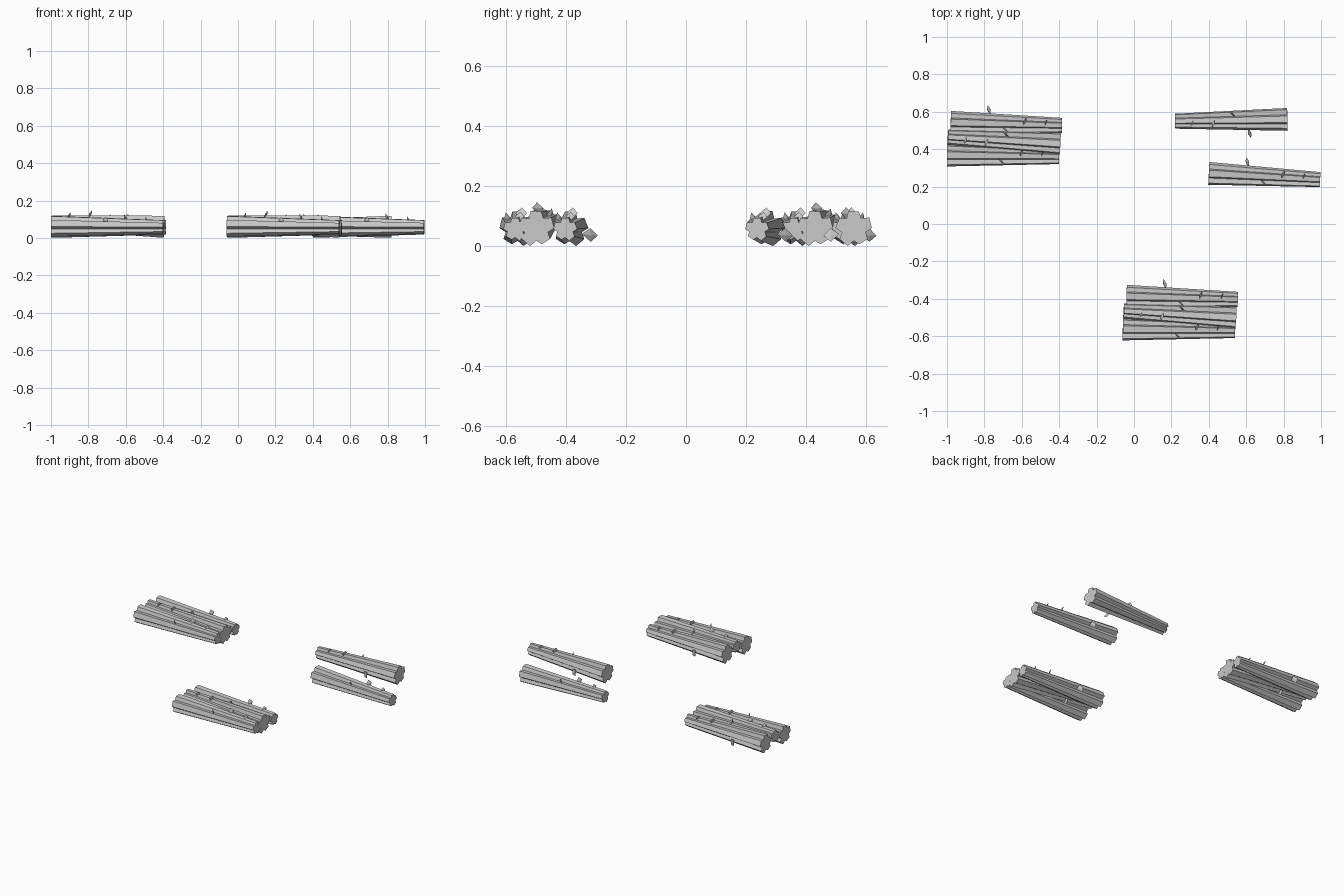
import bpy, bmesh, math
from mathutils import Vector, Matrix

if "Cube" in bpy.data.objects:
    bpy.data.objects.remove(bpy.data.objects["Cube"])

grey = bpy.data.materials.new("plain_grey")
grey.diffuse_color = (0.6, 0.6, 0.6, 1)
grey.use_nodes = True
grey.node_tree.nodes["Principled BSDF"].inputs["Base Color"].default_value = grey.diffuse_color

R_THICK, R_THIN, LOBES = 0.061, 0.040, 5


def ring(bm, x, r):
    """Grooved bark section: five flat-tipped lobes with a valley between."""
    verts = []
    for i in range(LOBES):
        mid = math.radians(90) + i * math.tau / LOBES
        wob = 1 + 0.04 * math.sin(i * 2.3)
        for da, k in ((-17, 1.0), (17, 0.96), (36, 0.68)):
            a = mid + math.radians(da)
            rr = r * k * (wob if k > 0.7 else 1)
            verts.append(bm.verts.new((x, rr * math.cos(a), rr * math.sin(a))))
    return verts


def leaf(bm, base, out, wide, length, width):
    """Thin pointed diamond plate."""
    base, out, wide = Vector(base), Vector(out).normalized(), Vector(wide).normalized()
    n = out.cross(wide).normalized()
    c = base + out * length * 0.55
    rim = [bm.verts.new(p) for p in (base, c + wide * width / 2,
                                     base + out * length, c - wide * width / 2)]
    tips = [bm.verts.new(c + n * 0.004), bm.verts.new(c - n * 0.004)]
    for i in range(4):
        a, b = rim[i], rim[(i + 1) % 4]
        bm.faces.new((a, b, tips[0]))
        bm.faces.new((b, a, tips[1]))


def make_log(name, thick, thin):
    """Tapered log running from its thick end to its thin end, with leaves."""
    thick, thin = Vector(thick), Vector(thin)
    d = thin - thick
    length = d.length
    bm = bmesh.new()
    a, b = ring(bm, 0, R_THICK), ring(bm, length, R_THIN)
    n = len(a)
    for i in range(n):
        j = (i + 1) % n
        bm.faces.new((a[i], a[j], b[j], b[i]))
    bm.faces.new(a[::-1])
    bm.faces.new(b)
    # leaves: back, front and two on top
    leaf(bm, (0.21, 0.045, -0.018), (-0.25, 0.95, -0.1), (0.4, 0, 0.9), 0.055, 0.05)
    leaf(bm, (0.29, -0.022, 0.012), (0.05, -0.3, 0.95), (0.8, -0.6, 0), 0.045, 0.035)
    leaf(bm, (0.405, 0.015, 0.030), (-0.35, 0.1, 0.9), (0.3, 0.95, 0), 0.045, 0.04)
    leaf(bm, (0.515, 0.012, 0.024), (-0.3, 0.1, 0.9), (0.3, 0.95, 0), 0.035, 0.032)
    bmesh.ops.recalc_face_normals(bm, faces=bm.faces)
    me = bpy.data.meshes.new(name)
    bm.to_mesh(me)
    bm.free()
    me.materials.append(grey)
    ob = bpy.data.objects.new(name, me)
    x = d.normalized()
    y = Vector((0, 0, 1)).cross(x).normalized()
    z = x.cross(y)
    m = Matrix((x, y, z)).transposed().to_4x4()
    m.translation = thick
    ob.matrix_world = m
    bpy.context.collection.objects.link(ob)


# two identical rows of three logs
for tag, dx, dy in (("back", 0, 0), ("front", 0.94, -0.93)):
    for part, p, q in (
            ("rear_log", (-0.98, 0.543, 0.060), (-0.385, 0.527, 0.057)),
            ("middle_log", (-0.395, 0.430, 0.060), (-0.995, 0.465, 0.083)),
            ("near_log", (-1.0, 0.368, 0.060), (-0.40, 0.360, 0.057))):
        o = Vector((dx, dy, 0))
        make_log(f"{tag}_pile_{part}", Vector(p) + o, Vector(q) + o)

# two loose logs
make_log("loose_log_rear", (0.82, 0.560, 0.060), (0.22, 0.550, 0.057))
make_log("loose_log_near", (0.40, 0.270, 0.060), (0.995, 0.237, 0.057))
